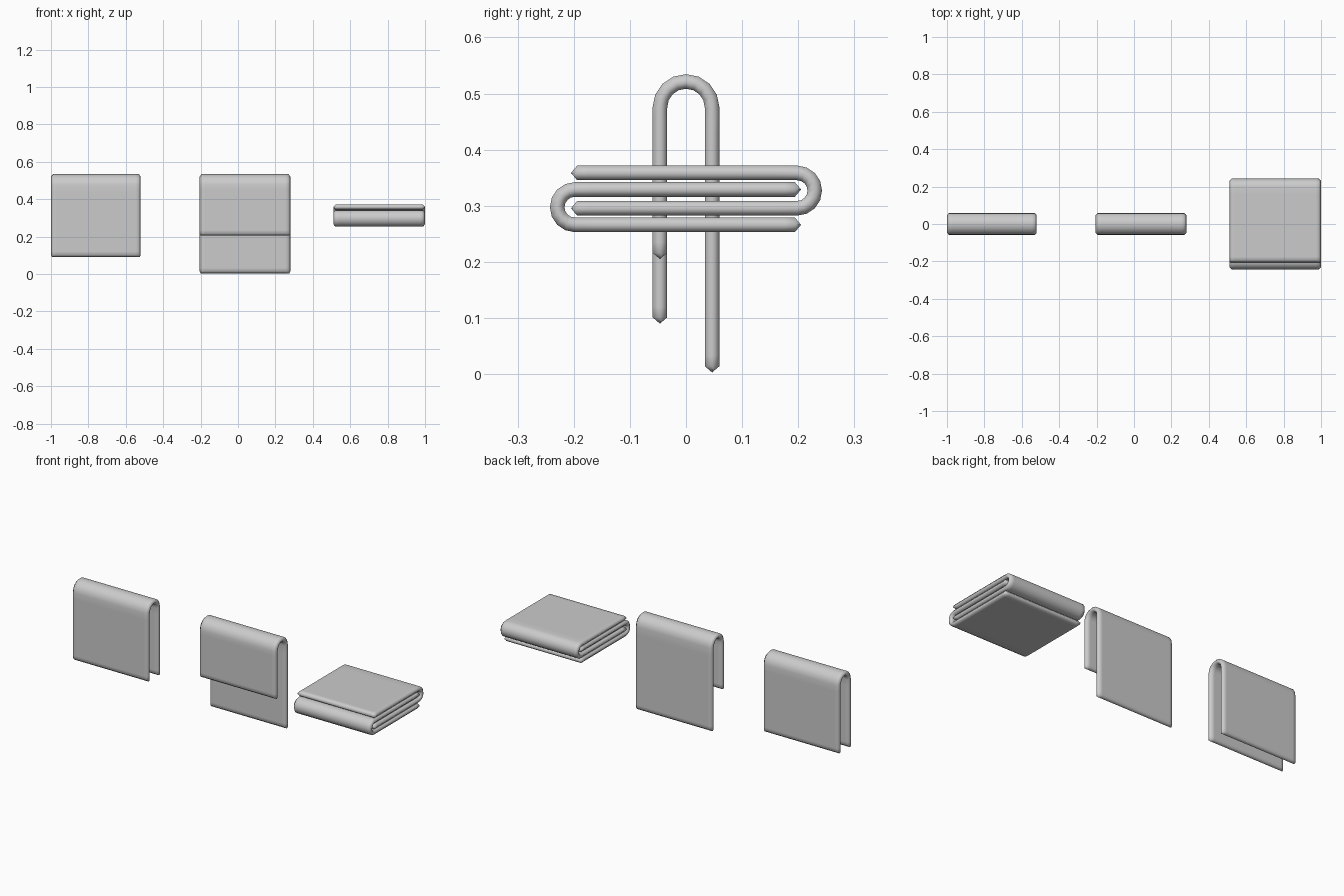
import bpy, bmesh, math
from mathutils import Vector

if "Cube" in bpy.data.objects:
    bpy.data.objects.remove(bpy.data.objects["Cube"])

H = 0.013      # half thickness of the cloth
B = 0.011      # width of the pointed edge


def fold_path(leg_a, leg_b, centre, r):
    """Hairpin in (u, v): up leg a at u=-r, round the bend, down leg b at u=+r."""
    pts = [(-r, leg_a), (-r, leg_a + B), (-r, leg_a + 0.03)]
    pts += [(-r, leg_a + 0.03 + (centre - leg_a - 0.03) * t) for t in (0.5, 0.9)]
    pts += [(-r * math.cos(math.pi * i / 8), centre + r * math.sin(math.pi * i / 8))
            for i in range(9)]
    pts += [(r, leg_b + 0.03 + (centre - leg_b - 0.03) * t) for t in (0.9, 0.5)]
    pts += [(r, leg_b + 0.03), (r, leg_b + B), (r, leg_b)]
    return pts


def cloth(name, x0, x1, path):
    """Thick sheet with pointed edges, swept along a path of (y, z) points."""
    bm = bmesh.new()
    P = [Vector(p) for p in path]
    last = len(P) - 1
    rings = []
    for i, p in enumerate(P):
        t = (P[min(i + 1, last)] - P[max(i - 1, 0)]).normalized()
        n = Vector((-t.y, t.x))
        tip = i in (0, last)
        h = 0 if tip else H
        e = 0.006 if tip else 0
        xs = [x0 + B, x0 + 2.5 * B, x1 - 2.5 * B, x1 - B]
        sec = [(x0 + e, 0)] + [(x, h) for x in xs] + [(x1 - e, 0)]
        sec += [(x, -h) for x in reversed(xs)]
        rings.append([bm.verts.new((x, p.x + n.x * d, p.y + n.y * d)) for x, d in sec])
    for a, b in zip(rings, rings[1:]):
        for k in range(len(a)):
            j = (k + 1) % len(a)
            bm.faces.new((a[k], a[j], b[j], b[k]))
    bmesh.ops.remove_doubles(bm, verts=bm.verts, dist=0.0005)
    bmesh.ops.recalc_face_normals(bm, faces=bm.faces)
    for f in bm.faces:
        f.smooth = True
    me = bpy.data.meshes.new(name)
    bm.to_mesh(me)
    bm.free()
    ob = bpy.data.objects.new(name, me)
    bpy.context.collection.objects.link(ob)
    return ob


# two hanging towels
cloth("hanging_towel_even", -1.0, -0.52, fold_path(0.09, 0.09, 0.475, 0.0465))
cloth("hanging_towel_long", -0.205, 0.28, fold_path(0.205, 0.003, 0.475, 0.0465))

# folded towel: two interlocked hairpins lying flat
flat = fold_path(-0.205, -0.205, 0.198, 0.0315)
cloth("folded_towel_upper", 0.51, 1.0, [(v, 0.327 + u) for u, v in flat])
cloth("folded_towel_lower", 0.51, 1.0, [(-v, 0.2975 + u) for u, v in flat])
